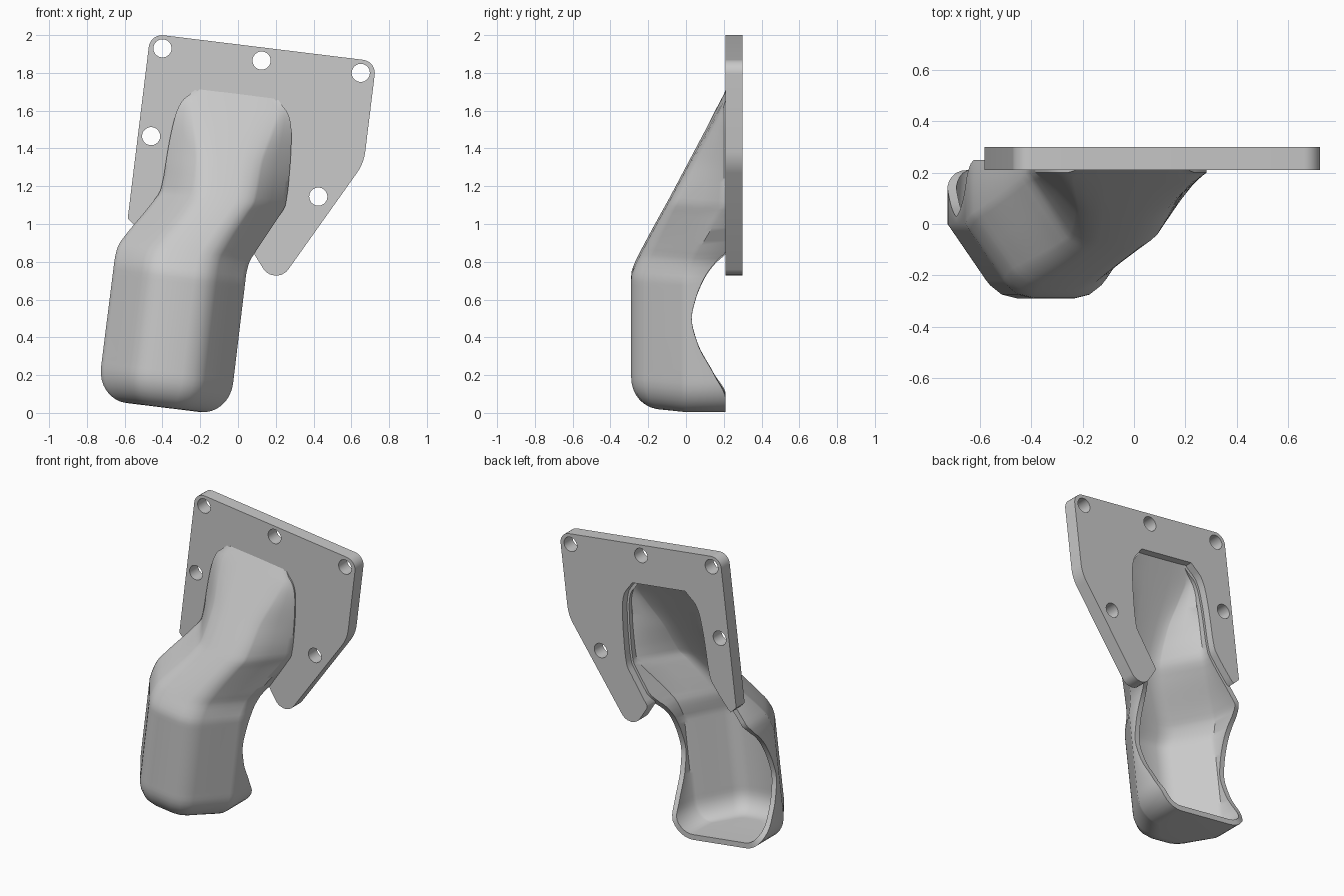
import bpy, bmesh, math
from mathutils import Vector

cube = bpy.data.objects.get("Cube")
if cube:
    bpy.data.objects.remove(cube)

TILT = math.radians(7)
C, S = math.cos(TILT), math.sin(TILT)

grey = bpy.data.materials.new("plain grey")
grey.use_nodes = True
grey.diffuse_color = (0.59, 0.59, 0.59, 1)
grey.node_tree.nodes["Principled BSDF"].inputs["Base Color"].default_value = (0.59, 0.59, 0.59, 1)


def tilt(u, v):
    """Across / along the duct to world x, z."""
    return u * C + v * S, v * C - u * S


def smooth(table, t):
    """Monotone cubic interpolation through a short table."""
    if t <= table[0][0]:
        return table[0][1]
    if t >= table[-1][0]:
        return table[-1][1]
    d = [(b[1] - a[1]) / (b[0] - a[0]) for a, b in zip(table, table[1:])]
    m = [d[0]] + [2 * p * q / (p + q) if p * q > 0 else 0 for p, q in zip(d, d[1:])] + [d[-1]]
    i = max(j for j in range(len(d)) if table[j][0] <= t)
    w = table[i + 1][0] - table[i][0]
    x = (t - table[i][0]) / w
    return ((2 * x**3 - 3 * x**2 + 1) * table[i][1] + (x**3 - 2 * x**2 + x) * w * m[i]
            + (3 * x**2 - 2 * x**3) * table[i + 1][1] + (x**3 - x**2) * w * m[i + 1])


# Duct shape along its length: centre, half width, front depth, back edge,
# face half width, depth where the straight side wall begins
CENTRE = [(0.74, -0.397), (0.8, -0.388), (0.85, -0.364), (1.06, -0.246), (1.12, -0.218), (1.2, -0.212)]
HALF = [(0.2, 0.352), (0.8, 0.35), (1.06, 0.335), (1.34, 0.326), (1.52, 0.31),
        (1.6, 0.285), (1.65, 0.24), (1.7, 0.2), (1.74, 0.18)]
FRONT = [(0.2, -0.29), (0.68, -0.29), (0.72, -0.28), (0.77, -0.258), (1.67, 0.207), (1.74, 0.244)]
BACK = [(0, 0.21), (0.07, 0.21), (0.2, 0.15), (0.37, 0.06), (0.5, 0.03), (0.6, 0.05),
        (0.72, 0.1), (0.79, 0.15), (0.85, 0.21), (0.9, 0.25)]
FACE = [(0.2, 0.2), (0.72, 0.2), (1.06, 0.172), (1.3, 0.178), (1.5, 0.22), (1.6, 0.24),
        (1.67, 0.2), (1.74, 0.16)]
SIDE = [(0.7, 0.0), (0.85, 0.06), (1.1, 0.2)]


def section(v, half, front, face):
    """U-shaped cross-section, open at the back."""
    s = (0.25 - front) / 0.54
    wall_y = max(smooth(SIDE, v), front + 0.003)
    wall, corner = Vector((half, wall_y)), Vector((face, front + 0.07 * s))
    c = smooth(CENTRE, v)

    def half_profile(sign):
        height = tilt(c + sign * half, v)[1]
        back = max(smooth(BACK, height), wall_y + 0.002)
        side = [(half, back), wall, wall.lerp(corner, 0.12), wall.lerp(corner, 0.5), corner,
                (face * 0.92, front + 0.05 * s), (face * 0.7, front + 0.015 * s), (face * 0.4, front)]
        return [(c + sign * u, y) for u, y in side]

    out = []
    for u, y in half_profile(-1) + half_profile(1)[::-1]:
        x, z = tilt(u, v)
        out.append((x, y, z))
    return out


# Duct shell: rounded bottom rows, then the swept rows
rows = []
for i in range(9):
    a = math.pi / 2 * (1 - i / 8)
    r = 1 - math.cos(a)
    half = 0.352 - 0.155 * r
    rows.append(section(-0.02 + 0.17 * (1 - math.sin(a)), half, -0.29 + 0.15 * r, half * 0.57))
n = 64
for i in range(1, n + 1):
    v = 0.15 + 1.59 * i / n
    rows.append(section(v, smooth(HALF, v), smooth(FRONT, v), smooth(FACE, v)))

bm = bmesh.new()
grid = [[bm.verts.new(p) for p in row] for row in rows]
for a, b in zip(grid, grid[1:]):
    for j in range(len(a) - 1):
        bm.faces.new((a[j], a[j + 1], b[j + 1], b[j]))
bm.faces.new(grid[0])
bmesh.ops.recalc_face_normals(bm, faces=bm.faces[:])
bm.normal_update()
if sum(f.normal.y * f.calc_area() for f in bm.faces) > 0:
    bmesh.ops.reverse_faces(bm, faces=bm.faces[:])
mesh = bpy.data.meshes.new("duct_shell")
bm.to_mesh(mesh)
bm.free()
duct = bpy.data.objects.new("duct_shell", mesh)
bpy.context.collection.objects.link(duct)
mesh.materials.append(grey)
wall = duct.modifiers.new("wall", 'SOLIDIFY')
wall.thickness = 0.035
wall.offset = -1


def rounded(corners):
    """Outline with (u, v, radius) corners replaced by arcs."""
    out = []
    for i, (u, v, r) in enumerate(corners):
        p = Vector((u, v))
        if r == 0:
            out.append(p)
            continue
        a = (Vector(corners[i - 1][:2]) - p).normalized()
        b = (Vector(corners[(i + 1) % len(corners)][:2]) - p).normalized()
        h = a.angle(b) / 2
        centre = p + (a + b).normalized() * r / math.sin(h)
        start, end = p + a * r / math.tan(h) - centre, p + b * r / math.tan(h) - centre
        out += [centre + start.lerp(end, k / 8).normalized() * r for k in range(9)]
    return out


# Mounting flange: outer outline, then the inner edge of the duct opening
outline = [(-0.66, 0.915, 0), (-0.705, 0.95, 0.02), (-0.705, 1.936, 0.07), (0.5, 1.936, 0.07),
           (0.5, 1.393, 0.25), (0.115, 0.681, 0.08), (-0.024, 0.853, 0)]
steps = 30
TOP = 1.675
for sign, low in ((1, 0.87), (-1, 0.93)):
    levels = [low + (TOP - low) * k / steps for k in range(steps + 1)]
    for v in levels if sign > 0 else reversed(levels):
        outline.append((smooth(CENTRE, v) + sign * (smooth(HALF, v) - 0.02), v, 0))

holes = [(-0.40, 1.93), (0.125, 1.865), (0.65, 1.80), (-0.46, 1.465), (0.425, 1.145)]
loops = [[tilt(*p) for p in rounded(outline)]]
for x, z in holes:
    loops.append([(x + 0.048 * math.cos(k * math.pi / 16), z + 0.048 * math.sin(k * math.pi / 16))
                  for k in range(32)])

curve = bpy.data.curves.new("mounting_flange", 'CURVE')
curve.dimensions = '2D'
curve.fill_mode = 'BOTH'
curve.extrude = 0.045
for loop in loops:
    spline = curve.splines.new('POLY')
    spline.points.add(len(loop) - 1)
    for point, (x, z) in zip(spline.points, loop):
        point.co = (x, z, 0, 1)
    spline.use_cyclic_u = True
curve.materials.append(grey)
flange = bpy.data.objects.new("mounting_flange", curve)
bpy.context.collection.objects.link(flange)
flange.location.y = 0.255
flange.rotation_euler.x = math.pi / 2

# Finish: mesh flange, smooth shading with crisp edges
for obj in (flange, duct):
    bpy.ops.object.select_all(action='DESELECT')
    obj.select_set(True)
    bpy.context.view_layer.objects.active = obj
    if obj.type == 'CURVE':
        bpy.ops.object.convert(target='MESH')
    else:
        bpy.ops.object.modifier_apply(modifier="wall")
    bpy.ops.object.shade_smooth_by_angle(angle=math.radians(40))
